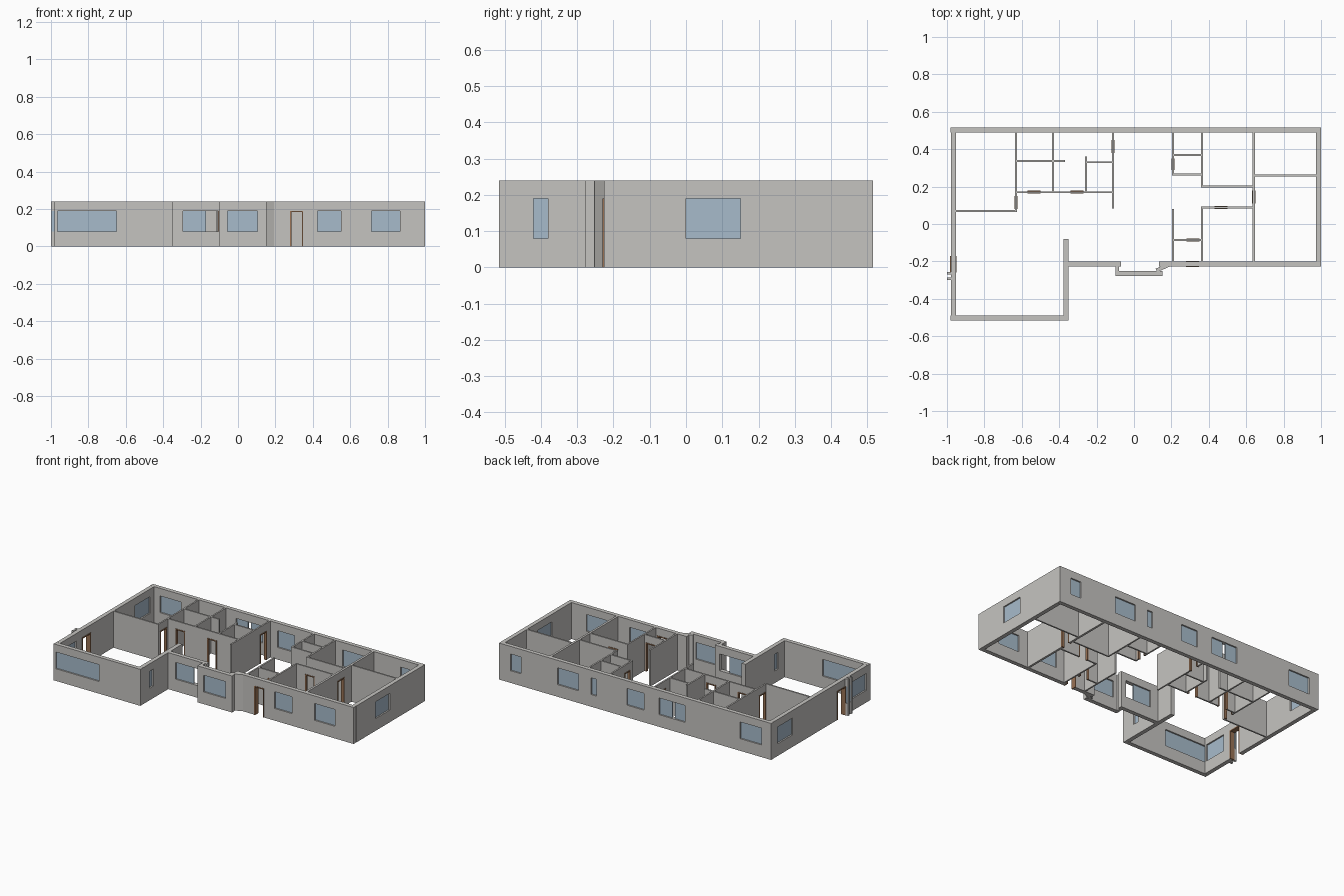
import bpy, bmesh
from mathutils import Matrix, Vector

cube = bpy.data.objects.get("Cube")
if cube:
    bpy.data.objects.remove(cube)

H = 0.24                 # wall height
SILL, HEAD = 0.08, 0.19  # window opening; doors share the head height
THIN = 0.01              # partition thickness


def material(name, rgb):
    m = bpy.data.materials.new(name)
    m.use_nodes = True
    m.diffuse_color = (*rgb, 1)
    m.node_tree.nodes["Principled BSDF"].inputs["Base Color"].default_value = (*rgb, 1)
    return m


PLASTER = material("plaster_grey", (0.56, 0.55, 0.53))
GLASS = material("window_blue", (0.39, 0.50, 0.60))
WOOD = material("door_wood", (0.32, 0.17, 0.09))


def finish(name, bm, mat, matrix):
    bmesh.ops.transform(bm, matrix=matrix, verts=bm.verts)
    bmesh.ops.recalc_face_normals(bm, faces=bm.faces)
    mesh = bpy.data.meshes.new(name)
    bm.to_mesh(mesh)
    bm.free()
    mesh.materials.append(mat)
    obj = bpy.data.objects.new(name, mesh)
    bpy.context.collection.objects.link(obj)
    return obj


def add_box(bm, lo, hi):
    size = [h - l for l, h in zip(lo, hi)]
    mid = [(h + l) / 2 for l, h in zip(lo, hi)]
    bmesh.ops.create_cube(bm, size=1, matrix=Matrix.Translation(mid) @ Matrix.Diagonal((*size, 1)))


def wall(name, p, q, thick=THIN, windows=(), doors=(), panes=None):
    """Wall on a centre line p-q; openings are spans along the wall's own axis."""
    p, q = Vector(p), Vector(q)
    run = q - p
    length = run.length
    base = p.x if abs(run.x) > abs(run.y) else p.y
    u = run.normalized()
    matrix = Matrix(((u.x, -u.y, 0, p.x), (u.y, u.x, 0, p.y), (0, 0, 1, 0), (0, 0, 0, 1)))
    holes = [(a - base, b - base, SILL, HEAD) for a, b in windows]
    holes += [(a - base, b - base, 0, HEAD) for a, b in doors]

    # Sheet of cells with the openings left out, thickened into a solid
    xs = sorted({0, length, *(v for h in holes for v in h[:2])})
    zs = sorted({0, H, *(v for h in holes for v in h[2:])})
    bm = bmesh.new()
    for x0, x1 in zip(xs, xs[1:]):
        for z0, z1 in zip(zs, zs[1:]):
            mx, mz = (x0 + x1) / 2, (z0 + z1) / 2
            if any(a < mx < b and c < mz < d for a, b, c, d in holes):
                continue
            bm.faces.new([bm.verts.new((x, -thick / 2, z))
                          for x, z in ((x0, z0), (x1, z0), (x1, z1), (x0, z1))])
    bmesh.ops.remove_doubles(bm, verts=bm.verts, dist=1e-5)
    ext = bmesh.ops.extrude_face_region(bm, geom=bm.faces[:], use_keep_orig=True)
    bmesh.ops.translate(bm, vec=(0, thick, 0),
                        verts=[g for g in ext["geom"] if isinstance(g, bmesh.types.BMVert)])
    finish(name, bm, PLASTER, matrix)

    # Glass panes set in the middle of the wall
    if windows:
        bm = bmesh.new()
        for a, b in panes or windows:
            add_box(bm, (a - base, -0.004, SILL), (b - base, 0.004, HEAD))
        finish(name + "_glass", bm, GLASS, matrix)

    # Wooden linings standing slightly proud of the wall
    if doors:
        bm = bmesh.new()
        d, f = thick / 2 + 0.003, 0.007
        for a, b in doors:
            a, b = a - base, b - base
            add_box(bm, (a, -d, 0), (a + f, d, HEAD))
            add_box(bm, (b - f, -d, 0), (b, d, HEAD))
            add_box(bm, (a + f, -d, HEAD - f), (b - f, d, HEAD))
        finish(name + "_door_frame", bm, WOOD, matrix)


# Outer walls
T = 0.027
wall("back_wall", (-0.98, 0.502), (1, 0.502), T,
     windows=[(-0.91, -0.755), (-0.355, -0.165), (-0.055, 0.07),
              (0.29, 0.33), (0.42, 0.575), (0.84, 0.915)],
     panes=[(-0.91, -0.755), (-0.355, -0.275), (-0.255, -0.165), (-0.055, 0.07),
            (0.29, 0.33), (0.42, 0.575), (0.84, 0.915)])
wall("left_wall", (0.987, -0.2), (0.987, 0.488), T, windows=[(0, 0.15)])
wall("right_wall", (-0.966, -0.488), (-0.966, 0.488), T,
     windows=[(-0.475, -0.32), (0.29, 0.447)], doors=[(-0.26, -0.17)])
wall("wing_front_wall", (-0.98, -0.502), (-0.35, -0.502), T, windows=[(-0.965, -0.65)])
wall("wing_side_wall", (-0.363, -0.488), (-0.363, -0.08), T, windows=[(-0.42, -0.38)])
wall("front_wall_right", (-0.35, -0.213), (-0.07, -0.213), T,
     windows=[(-0.295, -0.105)], panes=[(-0.295, -0.17)])
wall("front_wall_left", (0.135, -0.213), (1, -0.213), T,
     windows=[(0.425, 0.55), (0.715, 0.865)], doors=[(0.278, 0.348)])

# Front bay
wall("bay_front", (-0.1, -0.265), (0.152, -0.265), T, windows=[(-0.055, 0.105)])
wall("bay_return", (-0.09, -0.252), (-0.09, -0.226), 0.018)
wall("bay_splay", (0.12, -0.248), (0.19, -0.217), 0.02)

# Small projecting fins beside the side entrance
for i, y in enumerate((-0.263, -0.293)):
    wall(f"entrance_fin_{i + 1}", (-1, y), (-0.978, y), 0.014, windows=[(-0.996, -0.982)])

# Partitions running front to back: x, start, end, doors
for i, (x, y0, y1, doors) in enumerate([
        (-0.63, 0.065, 0.49, [(0.08, 0.15)]),
        (-0.433, 0.17, 0.49, []),
        (-0.257, 0.17, 0.36, []),
        (-0.112, 0.083, 0.49, [(0.38, 0.45)]),
        (0.208, 0.265, 0.49, [(0.29, 0.35)]),
        (0.208, -0.2, 0.08, []),
        (0.364, 0.195, 0.49, []),
        (0.364, -0.2, 0.093, []),
        (0.64, -0.2, 0.49, [(0.11, 0.18)])]):
    wall(f"long_partition_{i + 1}", (x, y0), (x, y1), 0.014 if x > 0.6 else THIN, doors=doors)

# Partitions running side to side: y, start, end, doors
for i, (y, x0, x1, doors) in enumerate([
        (0.07, -0.953, -0.635, []),
        (0.337, -0.625, -0.37, []),
        (0.17, -0.625, -0.117, [(-0.57, -0.5), (-0.34, -0.27)]),
        (0.33, -0.252, -0.117, []),
        (0.368, 0.213, 0.359, []),
        (0.265, 0.203, 0.359, []),
        (0.2, 0.369, 0.633, []),
        (0.088, 0.369, 0.633, [(0.43, 0.5)]),
        (-0.085, 0.213, 0.359, [(0.28, 0.35)]),
        (0.26, 0.647, 0.974, [])]):
    wall(f"cross_partition_{i + 1}", (x0, y), (x1, y), doors=doors)
